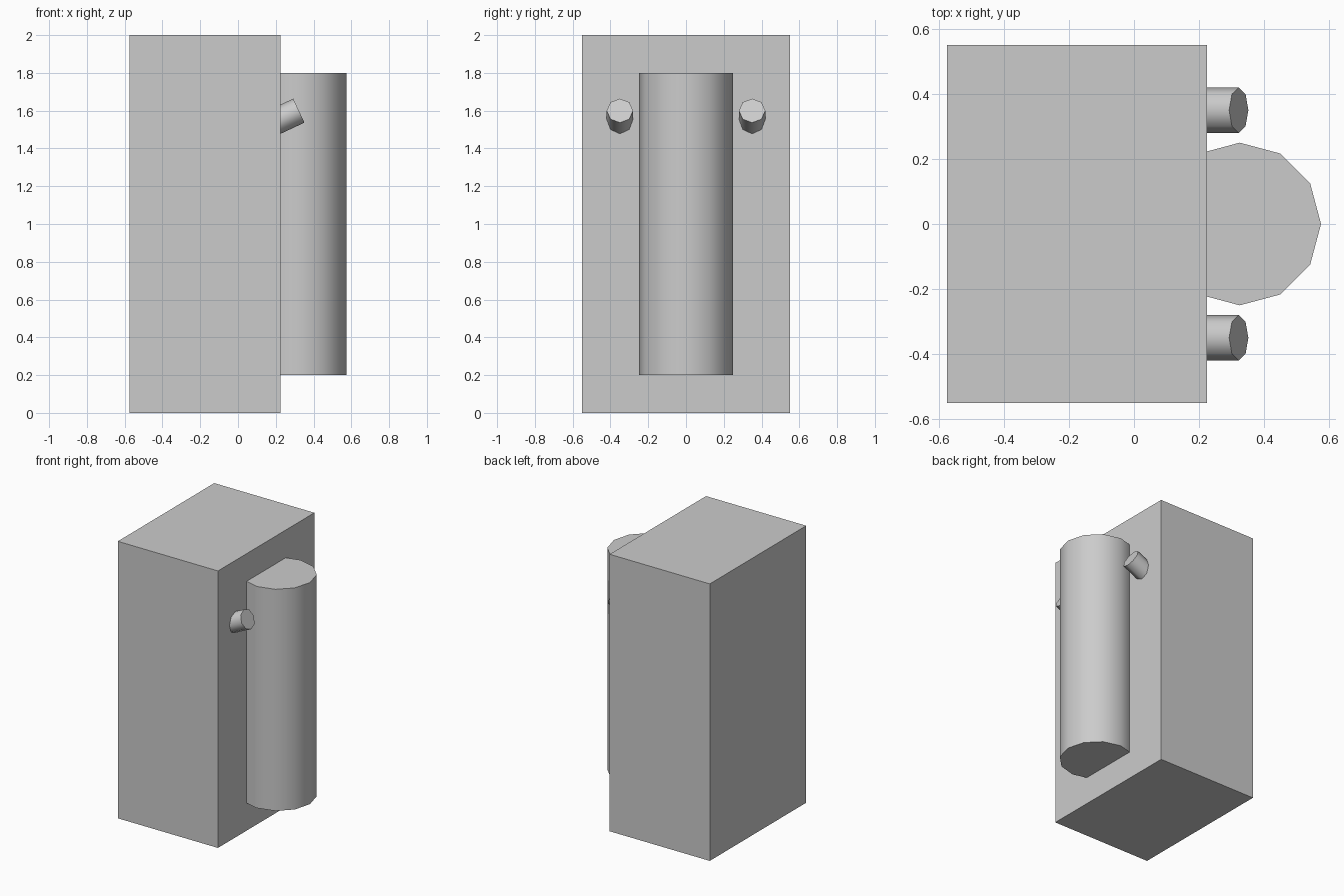
import bpy
import math
from mathutils import Vector

if "Cube" in bpy.data.objects:
    bpy.data.objects.remove(bpy.data.objects["Cube"])

grey = bpy.data.materials.new("light grey")
grey.diffuse_color = (0.6, 0.6, 0.6, 1)
grey.use_nodes = True
grey.node_tree.nodes["Principled BSDF"].inputs["Base Color"].default_value = grey.diffuse_color


def finish(name, smooth=False):
    ob = bpy.context.object
    ob.name = name
    ob.data.materials.append(grey)
    if smooth:
        bpy.ops.object.shade_smooth_by_angle(angle=math.radians(50))
    return ob


# main block
bpy.ops.mesh.primitive_cube_add(size=1, location=(-0.175, 0, 1))
body = finish("body")
body.scale = (0.8, 1.1, 2)

# upright twelve-sided column, partly sunk into the block
bpy.ops.mesh.primitive_cylinder_add(vertices=12, radius=0.25, depth=1.6,
                                    location=(0.325, 0, 1))
finish("column", smooth=True)

# pair of short eight-sided pegs tilted upwards
tilt = math.radians(25)
axis = Vector((math.cos(tilt), 0, math.sin(tilt)))
length = 0.2
for side, name in ((-1, "front_peg"), (1, "back_peg")):
    centre = Vector((0.322, side * 0.35, 1.6)) - axis * length / 2
    bpy.ops.mesh.primitive_cylinder_add(
        vertices=8, radius=0.07, depth=length, location=centre,
        rotation=(0, math.pi / 2 - tilt, 0))
    finish(name, smooth=True)
